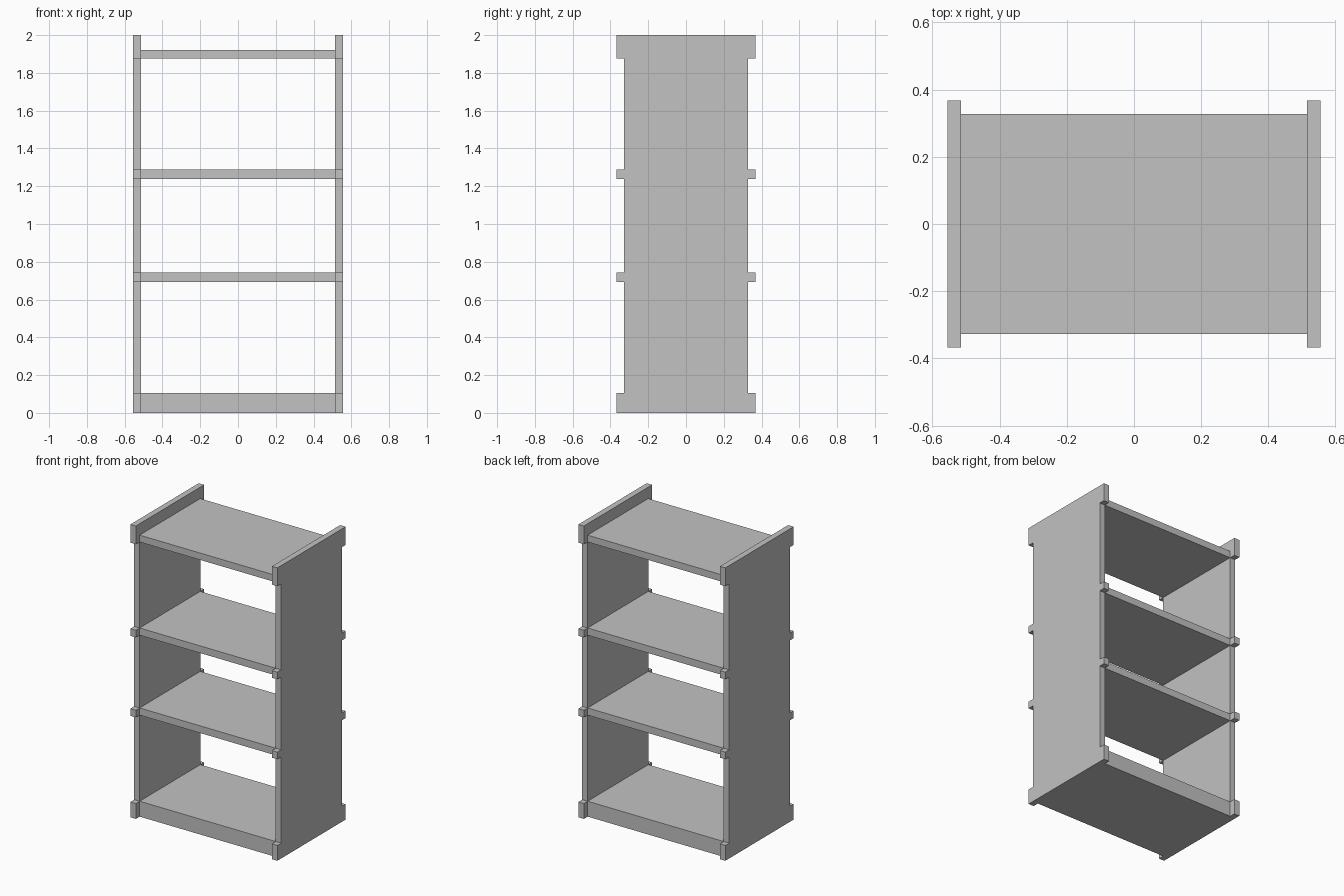
import bpy
import bmesh

cube = bpy.data.objects.get("Cube")
if cube:
    bpy.data.objects.remove(cube, do_unlink=True)

grey = bpy.data.materials.new("plain grey")
grey.use_nodes = True
colour = (0.54, 0.54, 0.54, 1)
grey.diffuse_color = colour
grey.node_tree.nodes["Principled BSDF"].inputs["Base Color"].default_value = colour

INNER, OUTER = 0.514, 0.555      # side panel faces in x
DEPTH, TAB_DEPTH = 0.327, 0.368  # half depths of the boards and their tabs


def extrude_profile(name, points, x0, x1):
    """Extrude a closed (y, z) outline along x."""
    bm = bmesh.new()
    face = bm.faces.new([bm.verts.new((x0, y, z)) for y, z in points])
    result = bmesh.ops.extrude_face_region(bm, geom=[face])
    moved = [v for v in result["geom"] if isinstance(v, bmesh.types.BMVert)]
    bmesh.ops.translate(bm, verts=moved, vec=(x1 - x0, 0, 0))
    bmesh.ops.recalc_face_normals(bm, faces=bm.faces)
    mesh = bpy.data.meshes.new(name)
    bm.to_mesh(mesh)
    bm.free()
    mesh.materials.append(grey)
    obj = bpy.data.objects.new(name, mesh)
    bpy.context.collection.objects.link(obj)
    return obj


# Side panels: notched outline with tabs level with each shelf
tabs = [(0, 0.105), (0.693, 0.742), (1.239, 1.288), (1.875, 2.0)]
edge = []
for low, high in tabs:
    edge += [(DEPTH, low), (TAB_DEPTH, low), (TAB_DEPTH, high), (DEPTH, high)]
edge = edge[1:-1]
outline = edge + [(-y, z) for y, z in reversed(edge)]
extrude_profile("left_side_panel", outline, INNER, OUTER)
extrude_profile("right_side_panel", outline, -OUTER, -INNER)

# Base and shelves between the panels
shelves = {
    "base": (0, 0.105),
    "lower_shelf": (0.693, 0.742),
    "upper_shelf": (1.239, 1.288),
    "top_shelf": (1.875, 1.922),
}
for name, (low, high) in shelves.items():
    section = [(-DEPTH, low), (DEPTH, low), (DEPTH, high), (-DEPTH, high)]
    extrude_profile(name, section, -INNER, INNER)
